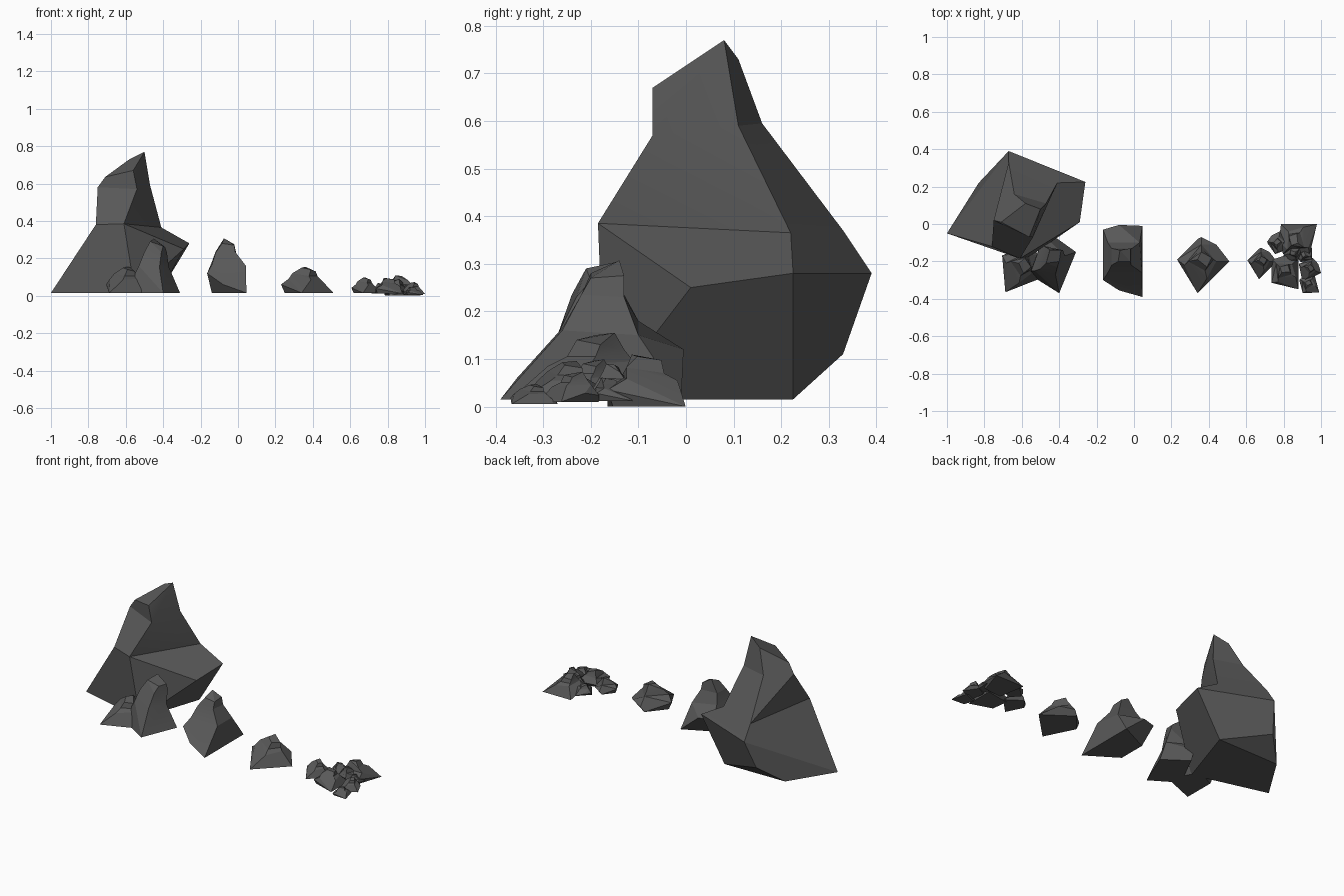
import bpy, bmesh, math
from mathutils import Vector, Matrix

if "Cube" in bpy.data.objects:
    bpy.data.objects.remove(bpy.data.objects["Cube"])

stone = bpy.data.materials.new("dark_stone")
stone.diffuse_color = (0.1, 0.1, 0.1, 1)
stone.use_nodes = True
stone.node_tree.nodes["Principled BSDF"].inputs["Base Color"].default_value = stone.diffuse_color


def rock(name, body, shoulder, neck, top, xf=Matrix.Identity(4)):
    """Stack three faceted hulls that share their joining rings."""
    bm = bmesh.new()
    for low, high in ((body, shoulder), (shoulder, neck), (neck, top)):
        tmp = bmesh.new()
        for p in low + high:
            tmp.verts.new(p)
        res = bmesh.ops.convex_hull(tmp, input=tmp.verts[:])
        loose = {v for v in res["geom_interior"] + res["geom_unused"]
                 if isinstance(v, bmesh.types.BMVert)}
        bmesh.ops.delete(tmp, geom=list(loose), context='VERTS')
        me = bpy.data.meshes.new("tier")
        tmp.to_mesh(me)
        tmp.free()
        bm.from_mesh(me)
        bpy.data.meshes.remove(me)
    bmesh.ops.remove_doubles(bm, verts=bm.verts[:], dist=1e-5)
    # drop the hidden caps between tiers
    for ring in (shoulder, neck):
        pts = [Vector(p) for p in ring]
        caps = [f for f in bm.faces
                if all(any((v.co - p).length < 1e-4 for p in pts) for v in f.verts)]
        bmesh.ops.delete(bm, geom=caps, context='FACES')
    # merge triangles into broad facets
    bmesh.ops.dissolve_limit(bm, angle_limit=math.radians(3),
                             verts=bm.verts[:], edges=bm.edges[:])
    tris = [f for f in bm.faces if len(f.verts) == 3]
    bmesh.ops.join_triangles(bm, faces=tris, angle_face_threshold=math.radians(28),
                             angle_shape_threshold=math.pi)
    bm.transform(xf)
    bmesh.ops.recalc_face_normals(bm, faces=bm.faces[:])
    mesh = bpy.data.meshes.new(name)
    bm.to_mesh(mesh)
    bm.free()
    mesh.materials.append(stone)
    ob = bpy.data.objects.new(name, mesh)
    bpy.context.collection.objects.link(ob)
    return ob


# large boulder
rock("large_boulder",
     [(-1, -.05, .015), (-.55, -.17, .015), (-.42, .225, .015), (-.83, .22, .015),
      (-.71, .33, .11), (-.67, .39, .28), (-.26, .225, .28), (-.29, .01, .25)],
     [(-.76, -.12, .38), (-.61, -.185, .385), (-.41, .22, .365), (-.67, .33, .37)],
     [(-.75, .02, .58), (-.54, -.07, .57), (-.47, .11, .59), (-.64, .16, .595)],
     [(-.71, .01, .635), (-.56, -.07, .67), (-.5, .08, .77), (-.58, .11, .73)])

# pointed rock leaning against the boulder
rock("pointed_rock",
     [(-.56, -.27, .015), (-.4, -.37, .015), (-.31, -.15, .015), (-.45, -.05, .015),
      (-.55, -.25, .12), (-.48, -.06, .1)],
     [(-.53, -.25, .16), (-.42, -.27, .15), (-.37, -.17, .155), (-.48, -.12, .16)],
     [(-.5, -.24, .235), (-.41, -.23, .23), (-.38, -.14, .23), (-.46, -.13, .235)],
     [(-.47, -.21, .29), (-.4, -.2, .265), (-.39, -.14, .26), (-.45, -.14, .305)])

# middle rock
rock("middle_rock",
     [(.045, -.39, .015), (-.14, -.27, .015), (-.14, -.1, .015), (.045, -.01, .015),
      (-.165, -.3, .12), (-.165, -.03, .12), (-.08, -.005, .12), (-.08, -.355, .06)],
     [(.042, -.26, .16), (.03, -.1, .15), (-.14, -.1, .18), (-.14, -.26, .165)],
     [(-.015, -.22, .235), (-.12, -.22, .23), (-.12, -.13, .235), (-.01, -.13, .23)],
     [(-.02, -.2, .27), (-.085, -.2, .28), (-.075, -.14, .307), (-.02, -.13, .275)])

# low stone shape, modelled about its own origin with height 0.14
LOW = ([(-.12, .01, 0), (-.03, -.17, 0), (.14, 0, 0), (-.01, .13, .03),
        (-.14, .01, .045), (.07, .09, .04), (-.03, .12, .0)],
       [(-.1, -.02, .075), (.02, -.09, .07), (.07, 0, .075), (-.01, .09, .08)],
       [(-.08, 0, .105), (.01, -.05, .09), (.055, .01, .09), (-.01, .07, .105)],
       [(-.03, .01, .135), (.02, -.03, .125), (.045, .02, .115), (-.01, .05, .14)])


def low_stone(name, loc, turn, size):
    xf = (Matrix.Translation(loc) @ Matrix.Rotation(math.radians(turn), 4, 'Z')
          @ Matrix.Diagonal((*size, 1)))
    rock(name, *LOW, xf)


low_stone("low_rock", (.37, -.2, .015), 0, (1, 1, 1))
low_stone("boulder_foot_rock", (-.595, -.23, .015), -25, (.9, .95, 1))

# rubble cluster: x, y, z, turn, width, height
RUBBLE = [(.685, -.2, .015, 0, .56, .6), (.81, -.25, .012, 45, .7, .6),
          (.94, -.24, .01, -20, .46, .45), (.865, -.08, 0, 135, .8, .78),
          (.77, -.1, .012, 80, .45, .4), (.85, -.15, .02, 200, .4, .5),
          (.935, -.32, .005, 60, .42, .3), (.91, -.16, .012, 150, .36, .35)]
for i, (x, y, z, turn, w, h) in enumerate(RUBBLE):
    low_stone(f"rubble_stone_{i + 1}", (x, y, z), turn, (w, w, h))

# soften only the shallow creases
bpy.ops.object.select_all(action='SELECT')
bpy.context.view_layer.objects.active = bpy.data.objects["large_boulder"]
bpy.ops.object.shade_smooth_by_angle(angle=math.radians(15))
